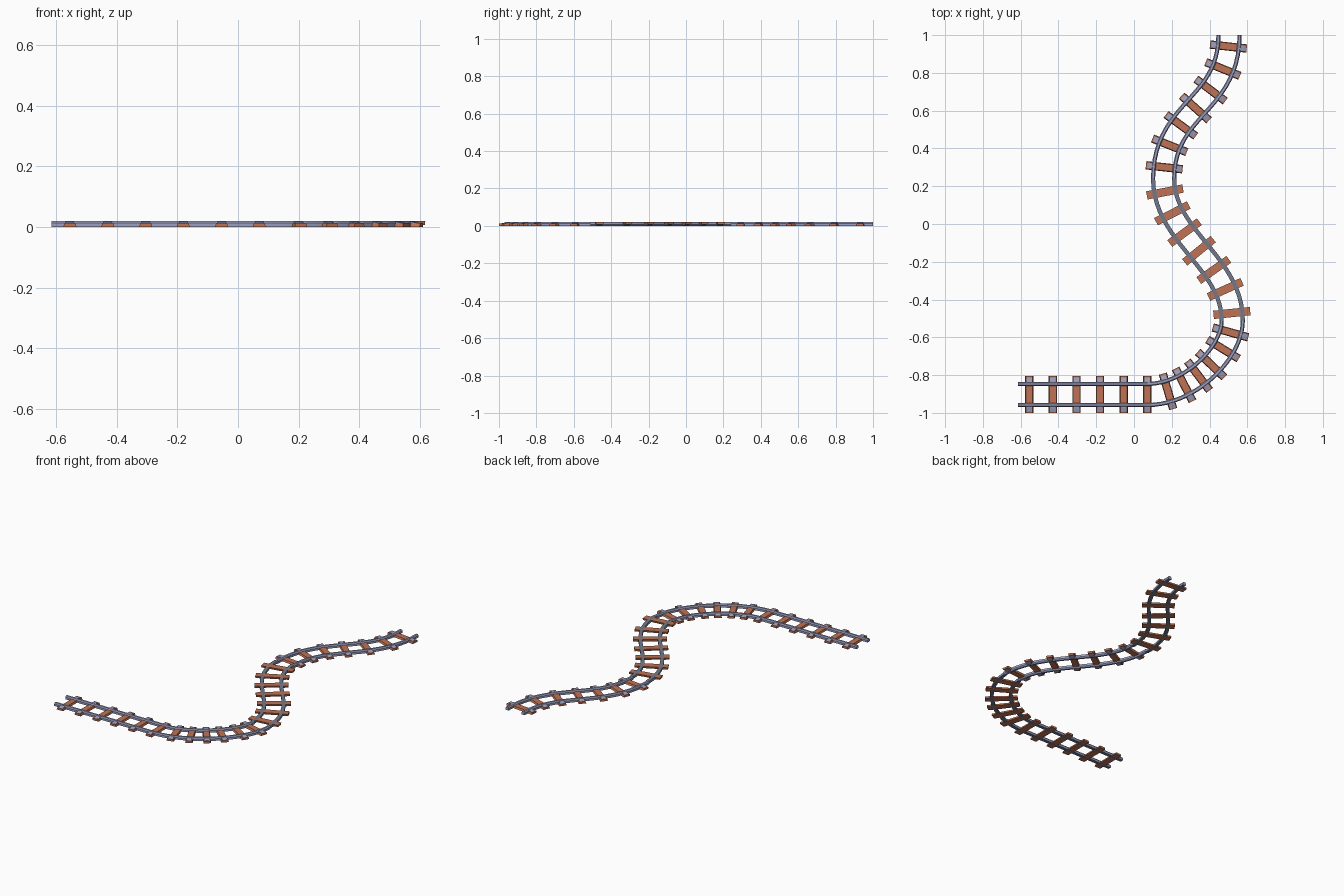
import bpy, bmesh
from mathutils import Vector

if "Cube" in bpy.data.objects:
    bpy.data.objects.remove(bpy.data.objects["Cube"])

H = 0.02          # total height
GAUGE = 0.056     # rail offset from the centre line
TIE_HALF = 0.0975


def material(name, rgb):
    m = bpy.data.materials.new(name)
    m.diffuse_color = (*rgb, 1)
    m.use_nodes = True
    m.node_tree.nodes["Principled BSDF"].inputs["Base Color"].default_value = m.diffuse_color
    return m


WOOD = material("brown wood", (0.52, 0.17, 0.09))
STEEL = material("blue grey steel", (0.33, 0.35, 0.53))
DARK = material("dark steel underside", (0.17, 0.19, 0.26))

# Centre line: four Bezier spans, the third one is laid upside down
V = Vector
SPANS = [
    ("straight", False, [V((-0.615, -0.9025)), V((-0.39, -0.9025)), V((-0.16, -0.9025)), V((0.07, -0.9025))]),
    ("bend", False, [V((0.07, -0.9025)), V((0.297, -0.9025)), V((0.52, -0.683)), V((0.52, -0.51))]),
    ("middle", True, [V((0.52, -0.51)), V((0.52, -0.204)), V((0.157, -0.066)), V((0.157, 0.24))]),
    ("far", False, [V((0.157, 0.24)), V((0.157, 0.615)), V((0.503, 0.625)), V((0.503, 1.0))]),
]
# Approximate tie centres, snapped onto the centre line
TIES = [(-0.555 + 0.125 * i, -0.9025) for i in range(6)] + [
    (0.18, -0.89), (0.27, -0.86), (0.347, -0.81), (0.408, -0.745), (0.474, -0.665), (0.513, -0.575),
    (0.517, -0.47), (0.485, -0.345), (0.425, -0.24), (0.345, -0.14), (0.255, -0.055), (0.19, 0.05),
    (0.16, 0.17), (0.155, 0.30), (0.18, 0.42), (0.24, 0.53), (0.32, 0.62), (0.405, 0.71),
    (0.47, 0.82), (0.50, 0.94)]


def bezier(p, n):
    """Points with unit tangents along one span."""
    out = []
    for i in range(n + 1):
        t = i / n
        u = 1 - t
        pos = u**3 * p[0] + 3 * u*u*t * p[1] + 3 * u*t*t * p[2] + t**3 * p[3]
        tan = u*u * (p[1] - p[0]) + 2*u*t * (p[2] - p[1]) + t*t * (p[3] - p[2])
        out.append((pos, tan.normalized()))
    return out


def place(frame, along, side, z, flip):
    pos, tan = frame
    q = pos + tan * along + V((-tan.y, tan.x)) * side
    return (q.x, q.y, H - z if flip else z)


def finish(bm, name, mats, smooth=False):
    bmesh.ops.recalc_face_normals(bm, faces=bm.faces)
    me = bpy.data.meshes.new(name)
    bm.to_mesh(me)
    bm.free()
    for m in mats:
        me.materials.append(m)
    ob = bpy.data.objects.new(name, me)
    bpy.context.collection.objects.link(ob)
    if smooth:
        bpy.ops.object.select_all(action='DESELECT')
        ob.select_set(True)
        bpy.context.view_layer.objects.active = ob
        bpy.ops.object.shade_smooth_by_angle(angle=0.5)


def prism(bm, rings):
    """Closed solid through rings of points; returns the side faces per ring gap."""
    rows = [[bm.verts.new(p) for p in r] for r in rings]
    n = len(rows[0])
    sides = []
    for a, b in zip(rows, rows[1:]):
        sides.append([bm.faces.new((a[i], a[(i + 1) % n], b[(i + 1) % n], b[i])) for i in range(n)])
    bm.faces.new(rows[0])
    bm.faces.new(rows[-1])
    return sides


# Rails: chamfered head, darker flat underside
RAIL = [(0.011, 0.0), (0.011, 0.013), (0.006, H), (-0.006, H), (-0.011, 0.013), (-0.011, 0.0)]
for span, flip, pts in SPANS:
    frames = bezier(pts, 1 if span == "straight" else 22)
    for s, label in ((1, "left"), (-1, "right")):
        bm = bmesh.new()
        sides = prism(bm, [[place(f, 0, s * GAUGE + x, z, flip) for x, z in RAIL] for f in frames])
        for gap in sides:
            gap[-1].material_index = 1
        finish(bm, f"{span}_{label}_rail", [STEEL, DARK], True)

# Ties and the sloped clamps outside each rail
TIE = [(-0.022, 0.0), (0.022, 0.0), (0.018, 0.0125), (-0.018, 0.0125)]
CLAMP = [(0.062, 0.011), (0.062, 0.0175), (0.068, 0.0175), (0.090, 0.0128), (0.090, 0.011)]
samples = [(f, span, flip) for span, flip, pts in SPANS for f in bezier(pts, 300)]
ties = {s[0]: (bmesh.new(), bmesh.new(), s[1]) for s in SPANS}
for xy in TIES:
    f, span, flip = min(samples, key=lambda s: (s[0][0] - V(xy)).length)
    wood, metal, _ = ties[span]
    prism(wood, [[place(f, a, e, z, flip) for a, z in TIE] for e in (-TIE_HALF, TIE_HALF)])
    for s in (1, -1):
        prism(metal, [[place(f, a, s * x, z, flip) for x, z in CLAMP] for a in (-0.014, 0.014)])
for span, (wood, metal, flip) in ties.items():
    finish(wood, f"{span}_ties", [WOOD])
    finish(metal, f"{span}_rail_clamps", [STEEL])
